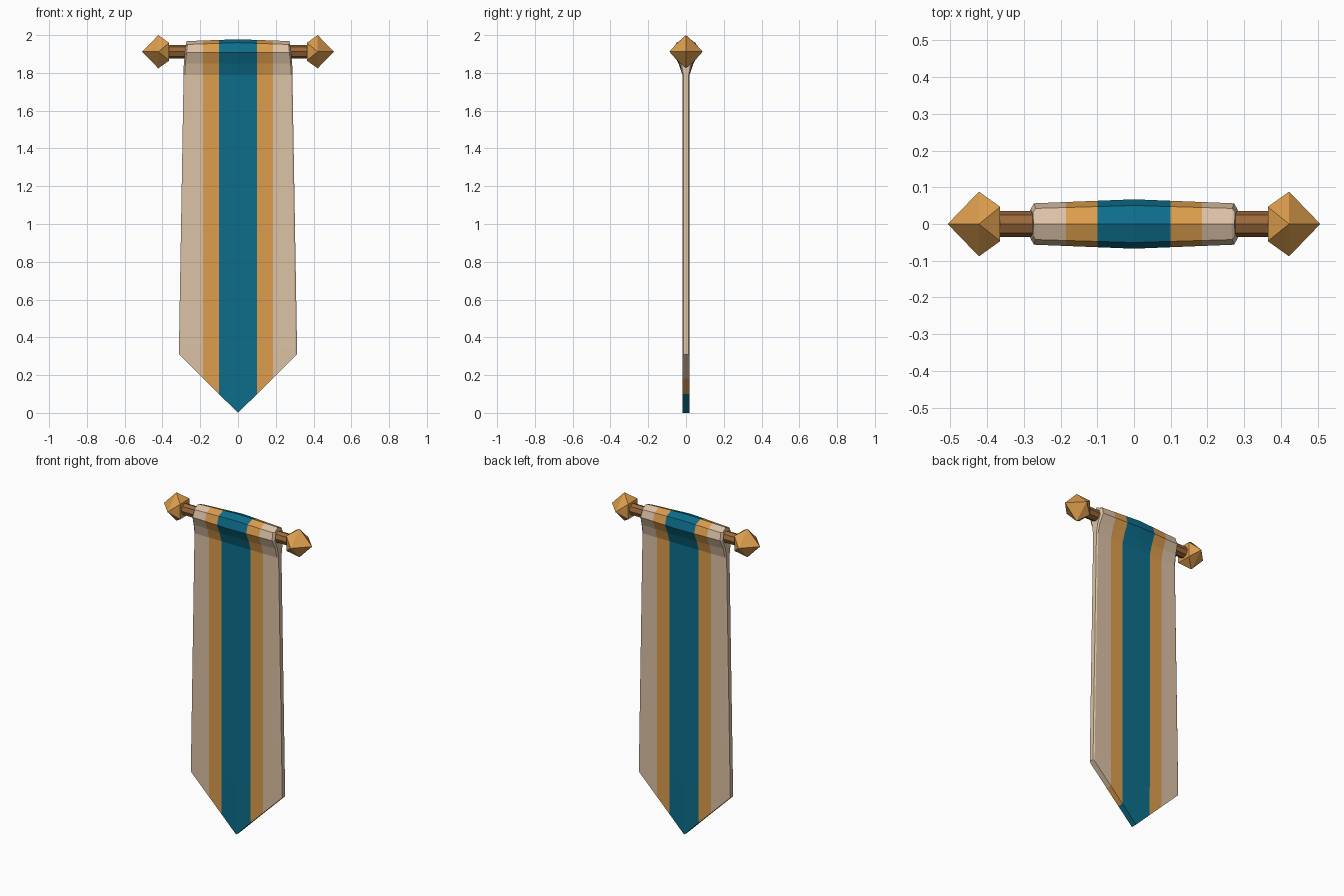
import bpy, bmesh, math
from mathutils import Matrix

if "Cube" in bpy.data.objects:
    bpy.data.objects.remove(bpy.data.objects["Cube"])

ROD_Z = 1.912


def material(name, rgb):
    m = bpy.data.materials.new(name)
    m.diffuse_color = (*rgb, 1)
    m.use_nodes = True
    m.node_tree.nodes["Principled BSDF"].inputs["Base Color"].default_value = m.diffuse_color
    return m


beige = material("beige cloth", (0.72, 0.54, 0.38))
gold = material("gold", (0.72, 0.34, 0.075))
teal = material("teal", (0.004, 0.155, 0.26))
wood = material("brown wood", (0.33, 0.14, 0.045))


def finish(name, bm, mats):
    bmesh.ops.recalc_face_normals(bm, faces=bm.faces)
    me = bpy.data.meshes.new(name)
    bm.to_mesh(me)
    bm.free()
    for m in mats:
        me.materials.append(m)
    ob = bpy.data.objects.new(name, me)
    bpy.context.collection.objects.link(ob)
    return ob


# Cloth: half section (y, z) from the hem up to the ridge over the rod
SECTION = [(0.018, None), (0.019, 0.34), (0.019, 1.79), (0.033, 1.85),
           (0.056, 1.907), (0.042, 1.95), (0.0, 1.968)]


def half_width(z):
    if z > 1.85:
        return 0.287 - 0.007 * (z - 1.85) / 0.06
    return 0.313 - 0.026 * (z - 0.32) / 1.53


def ring(bm, side, x0, inset, thin):
    """One column of the banner; x0 is None at the outer edge."""
    def point(y, z, sgn):
        xb = x0 if x0 is not None else 0.313 - inset
        if z is None:
            z = 0.31 * xb / 0.313
        x = x0 if x0 is not None else half_width(z) - inset
        y *= thin
        if z > 1.8:  # sleeve swells towards the middle
            puff = 1 - min(x / 0.28, 1)
            y *= 1 + 0.2 * puff
            z += 0.010 * puff * (z > 1.92)
        return bm.verts.new((side * x, sgn * y, z))
    front = [point(y, z, -1) for y, z in SECTION]
    back = [point(y, z, 1) for y, z in SECTION[:-1]]
    return front + back[::-1]


bm = bmesh.new()
half = [(0.10, 0, 1), (0.185, 0, 1), (None, 0.008, 1), (None, 0, 0.75)]
cols = [(-1, *c) for c in half[::-1]] + [(1, 0, 0, 1)] + [(1, *c) for c in half]
rings = [ring(bm, *c) for c in cols]
for a, b in zip(rings, rings[1:]):
    for i in range(len(a)):
        j = (i + 1) % len(a)
        bm.faces.new((a[i], b[i], b[j], a[j]))
bm.faces.new(rings[0])
bm.faces.new(rings[-1])
# Stripes by distance from the centre line
for f in bm.faces:
    x = sum(abs(v.co.x) for v in f.verts) / len(f.verts)
    f.material_index = 2 if x < 0.09 else 1 if x < 0.17 else 0
finish("banner_cloth", bm, [beige, gold, teal])

# Rod
bm = bmesh.new()
bmesh.ops.create_cone(bm, cap_ends=True, segments=8, radius1=0.035,
                      radius2=0.035, depth=0.78,
                      matrix=Matrix.Translation((0, 0, ROD_Z)) @ Matrix.Rotation(math.pi / 2, 4, 'Y'))
finish("rod", bm, [wood])

# Finials: pointed tip, diamond waist, square collar turned by 45 degrees
for side, name in ((-1, "left_finial"), (1, "right_finial")):
    bm = bmesh.new()

    def square(x, r, turn):
        return [bm.verts.new((side * x, r * math.cos(turn + k * math.pi / 2),
                              ROD_Z + r * math.sin(turn + k * math.pi / 2))) for k in range(4)]
    tip = bm.verts.new((side * 0.507, 0, ROD_Z))
    waist = square(0.422, 0.088, 0)
    collar = square(0.364, 0.066, math.pi / 4)
    for k in range(4):
        n = (k + 1) % 4
        bm.faces.new((tip, waist[k], waist[n]))
        bm.faces.new((waist[k], collar[k], waist[n]))
        bm.faces.new((waist[n], collar[k], collar[n]))
    bm.faces.new(collar)
    finish(name, bm, [gold])
